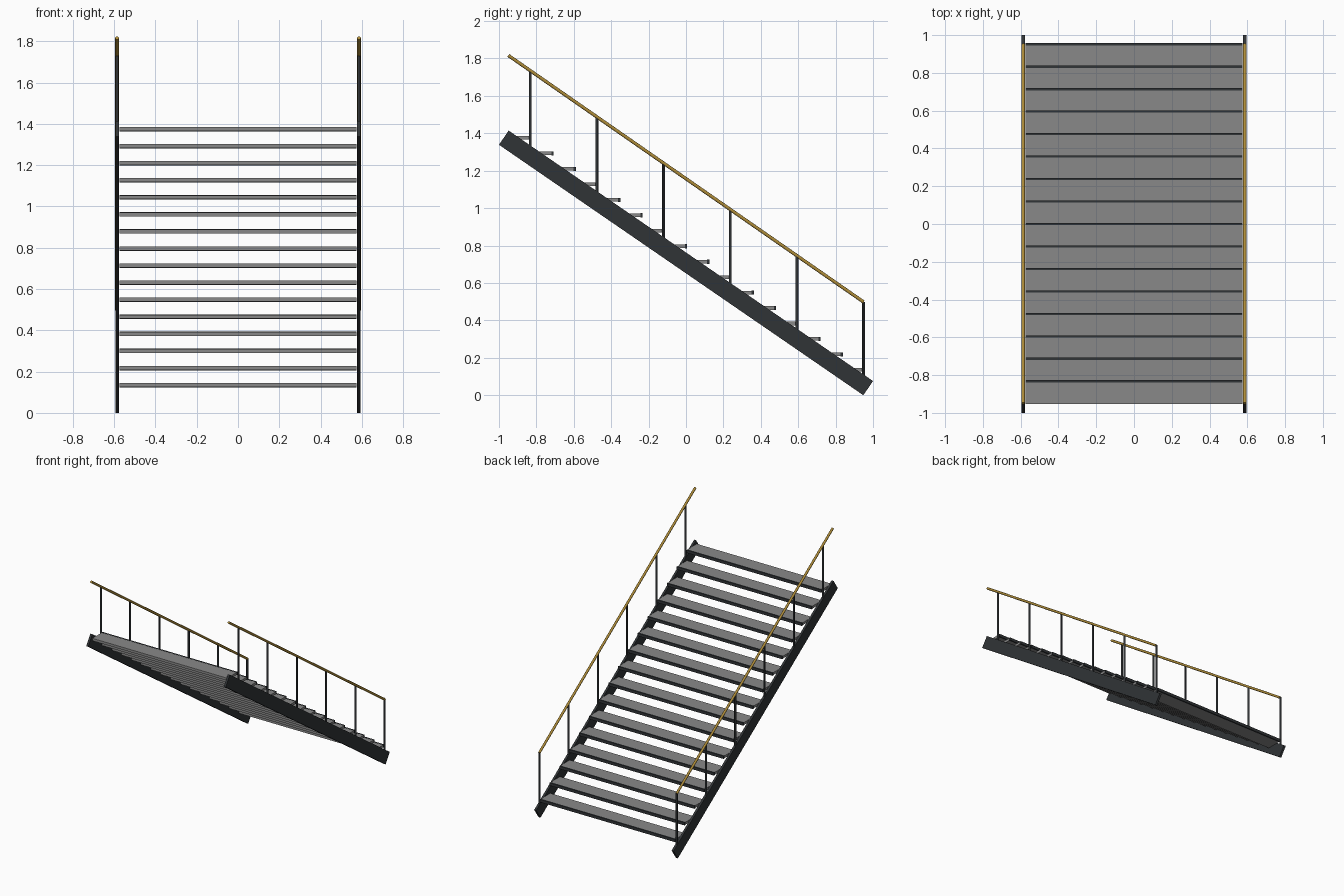
import bpy, math
from mathutils import Vector

if "Cube" in bpy.data.objects:
    bpy.data.objects.remove(bpy.data.objects["Cube"])


def material(name, rgb):
    m = bpy.data.materials.new(name)
    m.diffuse_color = (*rgb, 1)
    m.use_nodes = True
    m.node_tree.nodes["Principled BSDF"].inputs["Base Color"].default_value = m.diffuse_color
    return m


STEEL = material("dark_steel", (0.03, 0.034, 0.037))
BRASS = material("brass", (0.42, 0.26, 0.04))
TREAD = material("tread_grey", (0.25, 0.25, 0.25))


def box(name, loc, size, mat, rot_x=0):
    bpy.ops.mesh.primitive_cube_add(size=1, location=loc)
    o = bpy.context.object
    o.name = name
    o.scale = size
    bpy.ops.object.transform_apply(location=False, rotation=False, scale=True)
    o.rotation_euler = (rot_x, 0, 0)
    o.data.materials.append(mat)
    return o


def rod(name, a, b, r, mat):
    a, b = Vector(a), Vector(b)
    d = b - a
    bpy.ops.mesh.primitive_cylinder_add(vertices=12, radius=r, depth=d.length,
                                        location=(a + b) / 2)
    o = bpy.context.object
    o.name = name
    o.rotation_euler = d.to_track_quat('Z', 'Y').to_euler()
    o.data.materials.append(mat)
    bpy.ops.object.shade_smooth_by_angle()
    return o


PITCH = math.radians(34.5)
W, L = 0.092, 2.364          # stringer depth and length
MID_Z = 0.707                # stringer centre height
SIDE_X = 0.586


def rail_z(y):
    return 1.157 - 0.694 * y


for side, s in (("left", -1), ("right", 1)):
    x = s * SIDE_X
    # sloping side beam
    box(f"stringer_{side}", (x, 0, MID_Z), (0.017, L, W), STEEL, -PITCH)
    # handrail
    rod(f"handrail_{side}", (x, -0.95, rail_z(-0.95)), (x, 0.95, rail_z(0.95)),
        0.009, BRASS)
    # balusters from beam to handrail
    for i in range(6):
        y = -0.833 + i * 0.3565
        base = MID_Z - y * math.tan(PITCH) + 0.03
        rod(f"post_{side}_{i + 1}", (x, y, base), (x, y, rail_z(y)), 0.0075, STEEL)

# treads, each with a dark nosing strip on its leading edge
for i in range(16):
    nose = 0.958 - i * 0.119
    top = 0.145 + i * 0.0827
    box(f"tread_{i + 1}", (0, nose - 0.069, top - 0.01), (1.15, 0.114, 0.019), TREAD)
    box(f"nosing_{i + 1}", (0, nose - 0.006, top - 0.0105), (1.15, 0.012, 0.022), STEEL)
